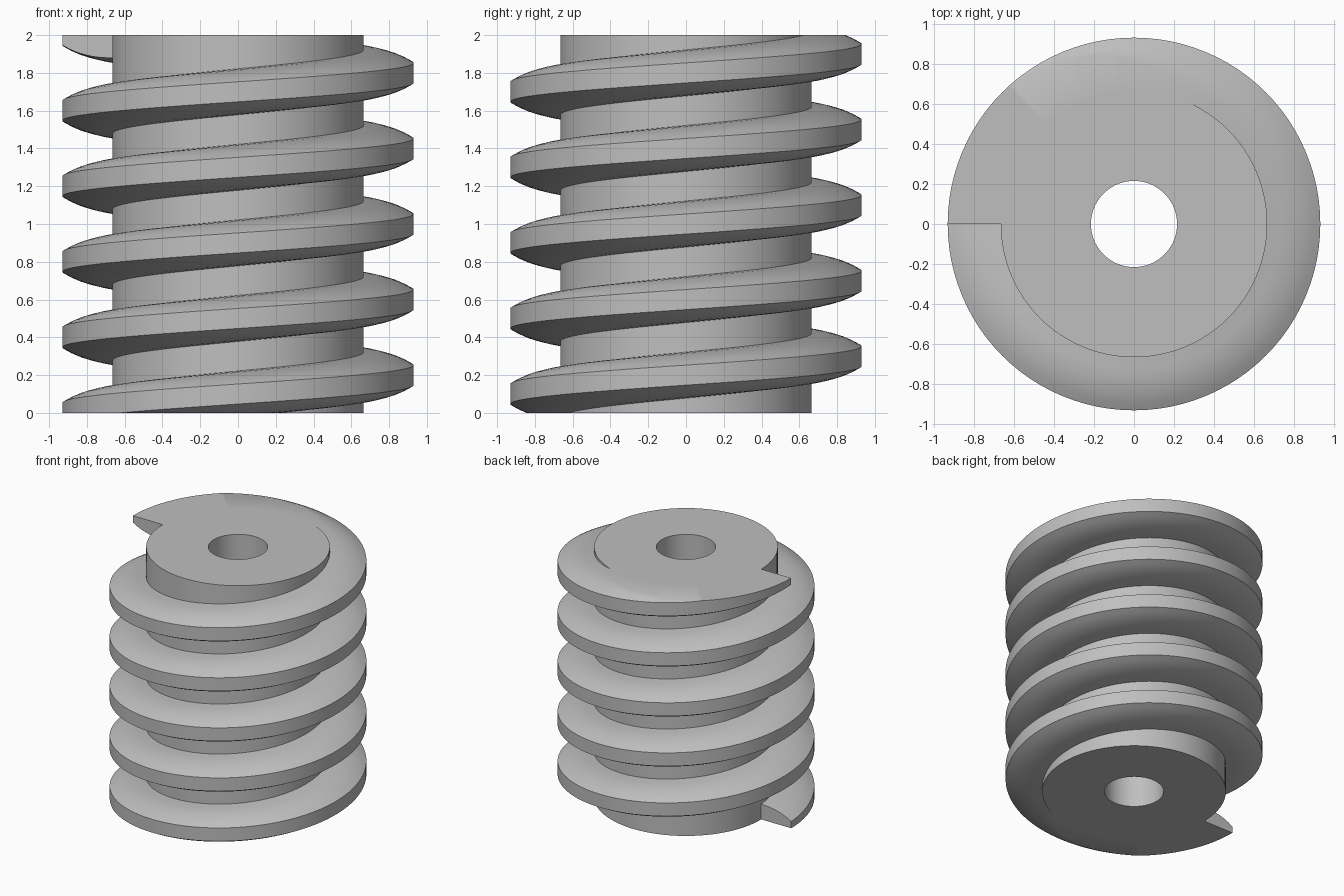
import bpy, bmesh, math

ROOT, CREST, BORE = 0.665, 0.93, 0.215
HEIGHT, PITCH, SEGMENTS = 2.0, 0.4, 96

cube = bpy.data.objects.get("Cube")
if cube:
    bpy.data.objects.remove(cube, do_unlink=True)

steel = bpy.data.materials.new("grey_steel")
steel.use_nodes = True
grey = (0.52, 0.52, 0.52, 1.0)
steel.diffuse_color = grey
steel.node_tree.nodes["Principled BSDF"].inputs["Base Color"].default_value = grey


def sweep(bm, profile, turns, pitch):
    """Sweep a closed (radius, z) profile about z; a zero pitch closes into a ring."""
    closed = pitch == 0
    steps = SEGMENTS * turns
    rings = []
    for i in range(steps if closed else steps + 1):
        turn = i / SEGMENTS
        a = math.pi + math.tau * turn
        rings.append([bm.verts.new((r * math.cos(a), r * math.sin(a), z + pitch * turn))
                      for r, z in profile])
    n = len(profile)
    for i in range(steps):
        a, b = rings[i], rings[(i + 1) % len(rings)]
        for j in range(n):
            k = (j + 1) % n
            bm.faces.new((a[j], b[j], b[k], a[k]))
    if not closed:
        bm.faces.new(rings[0])
        bm.faces.new(rings[-1])


def trim(bm, z, direction):
    """Cut everything past a level plane and cap the opening."""
    cut = bmesh.ops.bisect_plane(
        bm, geom=bm.verts[:] + bm.edges[:] + bm.faces[:], dist=1e-6,
        plane_co=(0, 0, z), plane_no=(0, 0, direction), clear_outer=True)
    edges = [e for e in cut["geom_cut"]
             if isinstance(e, bmesh.types.BMEdge) and e.is_boundary]
    bmesh.ops.triangle_fill(bm, edges=edges, use_beauty=True, normal=(0, 0, direction))


def finish(bm, name):
    bmesh.ops.recalc_face_normals(bm, faces=bm.faces)
    mesh = bpy.data.meshes.new(name)
    bm.to_mesh(mesh)
    bm.free()
    mesh.materials.append(steel)
    obj = bpy.data.objects.new(name, mesh)
    bpy.context.collection.objects.link(obj)
    bpy.ops.object.select_all(action="DESELECT")
    obj.select_set(True)
    bpy.context.view_layer.objects.active = obj
    bpy.ops.object.shade_smooth_by_angle(angle=math.radians(30))


# Core shaft with a through bore
bm = bmesh.new()
sweep(bm, [(BORE, 0), (ROOT, 0), (ROOT, HEIGHT), (BORE, HEIGHT)], 1, 0)
finish(bm, "shaft_core")

# Helical thread with convex flanks and a flat crest, cut level at both ends
flank = [(ROOT - 0.01, 0.123), (ROOT, 0.122), (0.73, 0.118), (0.77, 0.113),
         (0.81, 0.104), (0.85, 0.092), (0.89, 0.075), (CREST, 0.053)]
profile = flank + [(r, -h) for r, h in reversed(flank)]
bm = bmesh.new()
sweep(bm, profile, round(HEIGHT / PITCH), PITCH)
trim(bm, 0, -1)
trim(bm, HEIGHT, 1)
finish(bm, "worm_thread")
